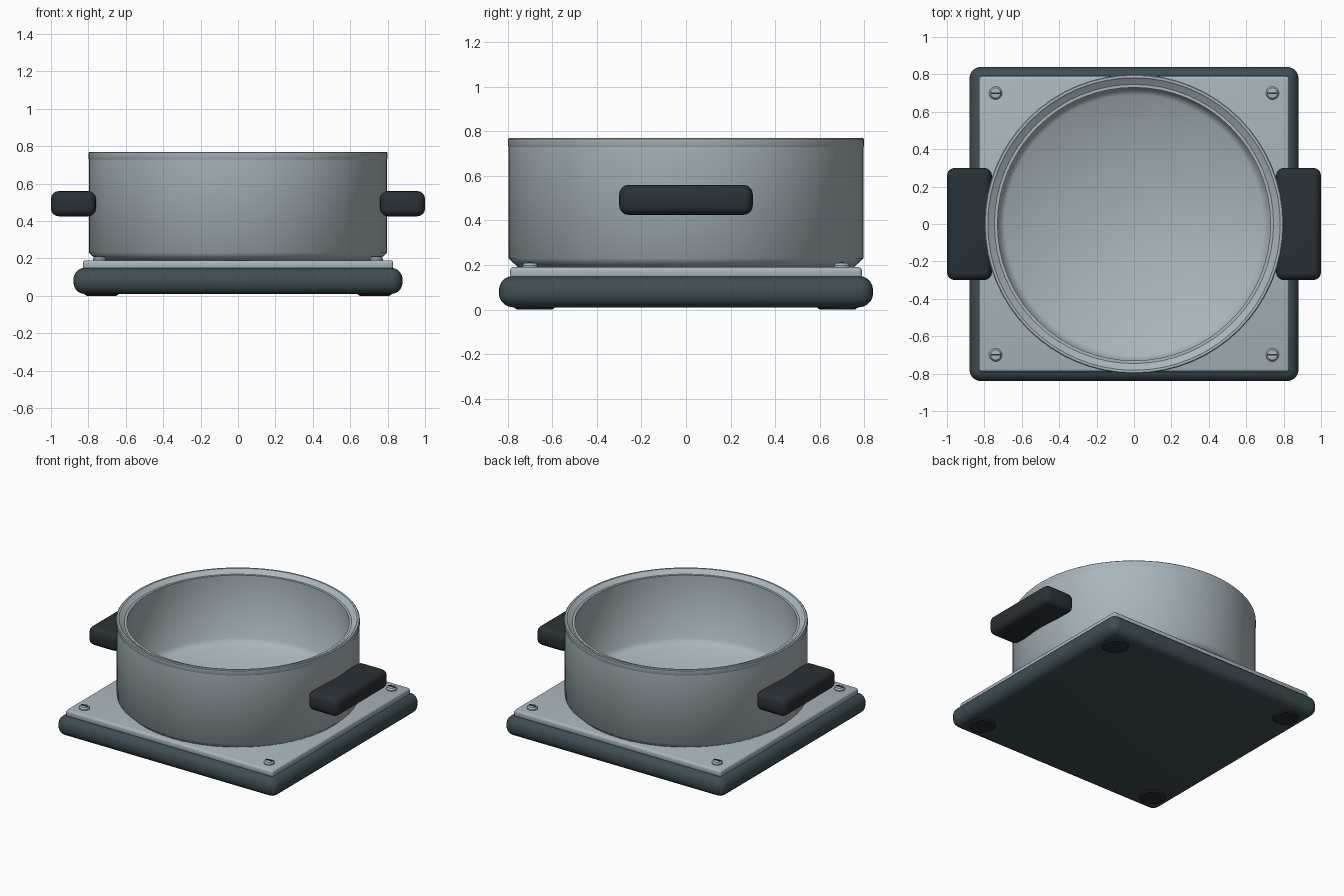
import bpy, bmesh, math

if "Cube" in bpy.data.objects:
    bpy.data.objects.remove(bpy.data.objects["Cube"])


def material(name, rgb):
    m = bpy.data.materials.new(name)
    m.diffuse_color = (*rgb, 1)
    m.use_nodes = True
    m.node_tree.nodes["Principled BSDF"].inputs["Base Color"].default_value = m.diffuse_color
    return m


METAL = material("steel", (0.40, 0.47, 0.50))
DARK = material("dark_slate", (0.05, 0.075, 0.085))
BLACK = material("black_plastic", (0.022, 0.03, 0.035))


def finish(name, bm, mat, angle):
    bmesh.ops.recalc_face_normals(bm, faces=bm.faces)
    me = bpy.data.meshes.new(name)
    bm.to_mesh(me)
    bm.free()
    me.materials.append(mat)
    ob = bpy.data.objects.new(name, me)
    bpy.context.collection.objects.link(ob)
    bpy.ops.object.select_all(action='DESELECT')
    ob.select_set(True)
    bpy.context.view_layer.objects.active = ob
    bpy.ops.object.shade_smooth_by_angle(angle=math.radians(angle))
    return ob


def box(name, lo, hi, mat, bevel=0, segs=4):
    bm = bmesh.new()
    bmesh.ops.create_cube(bm, size=1)
    for v in bm.verts:
        v.co = [l + (c + 0.5) * (h - l) for c, l, h in zip(v.co, lo, hi)]
    if bevel:
        bmesh.ops.bevel(bm, geom=bm.edges[:], offset=bevel, segments=segs,
                        profile=0.5, affect='EDGES')
    return finish(name, bm, mat, 35)


def lathe(name, profile, mat, segs=64, at=(0, 0), angle=35, closed=False):
    bm = bmesh.new()
    vs = [bm.verts.new((r, 0, z)) for r, z in profile]
    es = [bm.edges.new(p) for p in zip(vs, vs[1:])]
    if closed:
        es.append(bm.edges.new((vs[-1], vs[0])))
    bmesh.ops.spin(bm, geom=vs + es, cent=(0, 0, 0), axis=(0, 0, 1),
                   angle=math.tau, steps=segs, use_duplicate=False)
    bmesh.ops.remove_doubles(bm, verts=bm.verts, dist=1e-4)
    bmesh.ops.translate(bm, verts=bm.verts, vec=(*at, 0))
    return finish(name, bm, mat, angle)


# Square base with its metal top plate
box("base", (-0.88, -0.84, 0.01), (0.88, 0.84, 0.15), DARK, 0.062, 5)
box("top_plate", (-0.83, -0.79, 0.14), (0.83, 0.79, 0.19), METAL, 0.015, 3)

# Open bowl: outer wall, lip, inner wall and floor
lathe("bowl", [(0, 0.19), (0.755, 0.19), (0.797, 0.23), (0.797, 0.745),
               (0.73, 0.745), (0.73, 0.29), (0.69, 0.25), (0, 0.25)],
      METAL, angle=60)

# Rolled rim, sloping down to the inside
lathe("rim", [(0.796, 0.728), (0.80, 0.736), (0.80, 0.765), (0.795, 0.77),
              (0.782, 0.77), (0.773, 0.762), (0.755, 0.752), (0.73, 0.732)],
      METAL, closed=True)

# Side handles
box("handle_right", (0.76, -0.30, 0.425), (1.0, 0.30, 0.56), BLACK, 0.042, 4)
box("handle_left", (-1.0, -0.30, 0.425), (-0.76, 0.30, 0.56), BLACK, 0.042, 4)

# Corner screws with slots, and feet underneath
for sx, xn in ((-1, "left"), (1, "right")):
    for sy, yn in ((-1, "front"), (1, "back")):
        tag = f"{yn}_{xn}"
        x, y = 0.74 * sx, 0.70 * sy
        lathe("screw_" + tag, [(0, 0.18), (0.035, 0.18), (0.035, 0.198),
                               (0.027, 0.208), (0, 0.212)],
              METAL, 20, (x, y))
        box("screw_slot_" + tag, (x - 0.025, y - 0.004, 0.20),
            (x + 0.025, y + 0.004, 0.214), BLACK)
        lathe("foot_" + tag, [(0, 0), (0.08, 0), (0.09, 0.008),
                              (0.09, 0.03), (0, 0.03)],
              BLACK, 24, (0.73 * sx, 0.68 * sy))
